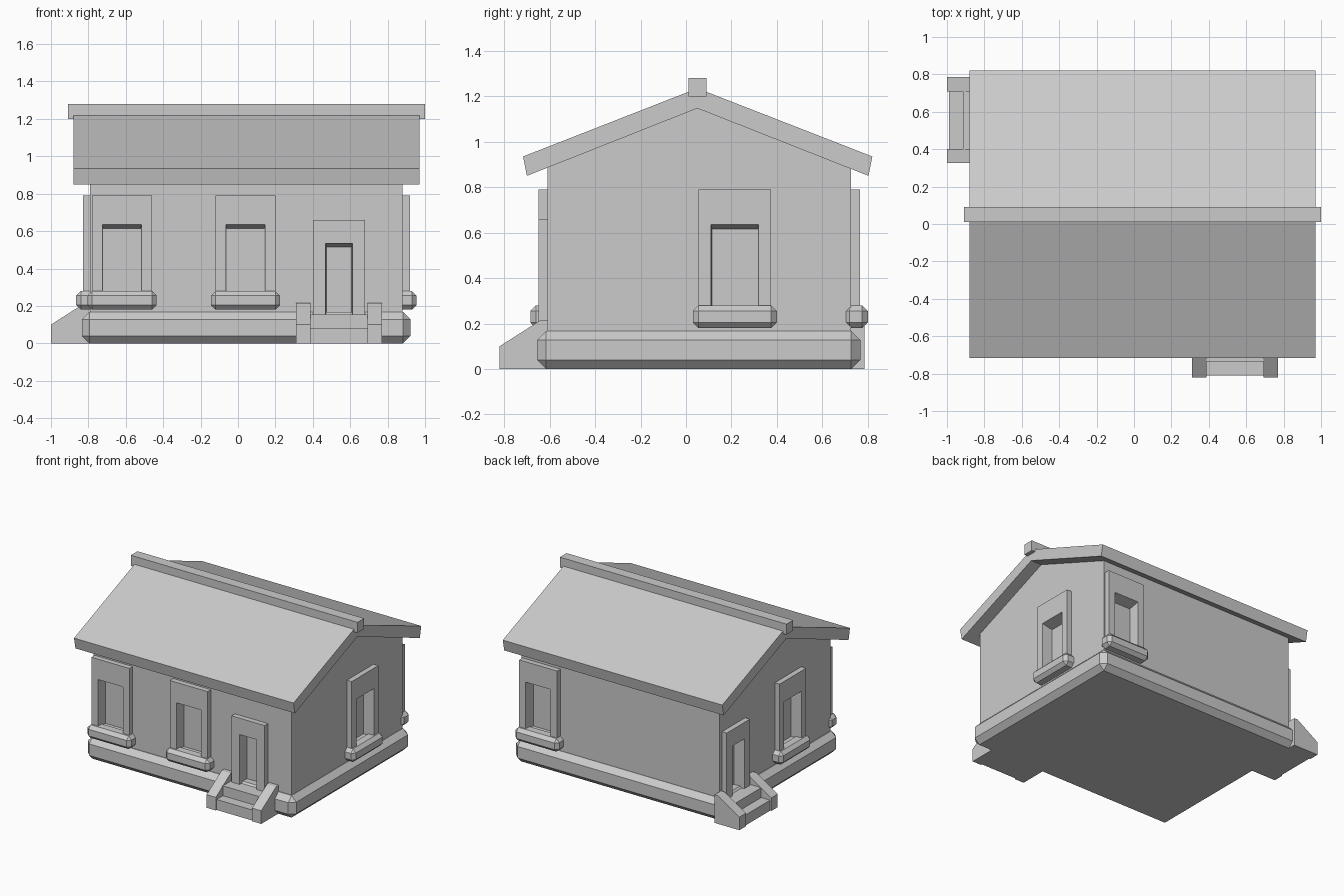
import bpy, bmesh, math
from mathutils import Matrix, Vector

if "Cube" in bpy.data.objects:
    bpy.data.objects.remove(bpy.data.objects["Cube"])

gray = bpy.data.materials.new("plain_gray")
gray.diffuse_color = (0.6, 0.6, 0.6, 1)
gray.use_nodes = True
gray.node_tree.nodes["Principled BSDF"].inputs["Base Color"].default_value = gray.diffuse_color

X0, X1, Y0, Y1 = -0.79, 0.88, -0.61, 0.725   # wall planes
RIDGE = 0.05                                  # y of the ridge


def finish(name, bm, mat=Matrix()):
    bmesh.ops.recalc_face_normals(bm, faces=bm.faces)
    bm.transform(mat)
    me = bpy.data.meshes.new(name)
    bm.to_mesh(me)
    bm.free()
    me.materials.append(gray)
    ob = bpy.data.objects.new(name, me)
    bpy.context.collection.objects.link(ob)
    return ob


def add_box(bm, lo, hi, bevel=0):
    lo, hi = Vector(lo), Vector(hi)
    m = Matrix.Translation((lo + hi) / 2) @ Matrix.Diagonal((*(hi - lo), 1))
    r = bmesh.ops.create_cube(bm, size=1, matrix=m)
    if bevel:
        bmesh.ops.bevel(bm, geom=list({e for v in r["verts"] for e in v.link_edges}),
                        offset=bevel, segments=1, affect='EDGES')


def box(name, lo, hi, bevel=0, mat=Matrix()):
    bm = bmesh.new()
    add_box(bm, lo, hi, bevel)
    return finish(name, bm, mat)


def prism(name, yz, xa, xb, mat=Matrix()):
    """Extrude a closed y-z profile from xa to xb."""
    bm = bmesh.new()
    f = bm.faces.new([bm.verts.new((xa, y, z)) for y, z in yz])
    r = bmesh.ops.extrude_face_region(bm, geom=[f])
    bmesh.ops.translate(bm, vec=(xb - xa, 0, 0),
                        verts=[v for v in r["geom"] if isinstance(v, bmesh.types.BMVert)])
    return finish(name, bm, mat)


def wall_frame(side, c):
    """Local axes on a wall: x along it, -y outward."""
    origin = {"front": (c, Y0, 0), "right": (X1, c, 0),
              "back": (c, Y1, 0), "left": (X0, c, 0)}[side]
    turn = {"front": 0, "right": 90, "back": 180, "left": 270}[side]
    return Matrix.Translation(origin) @ Matrix.Rotation(math.radians(turn), 4, 'Z')


cutter_bm = bmesh.new()


def surround(name, mat, outer, inner):
    """Raised frame with a tapered recess; outer/inner = (half width, bottom, top)."""
    bm = bmesh.new()
    w, b, t = inner
    rings = []
    for (hw, z0, z1), y in ((outer, 0.01), (outer, -0.04), (inner, -0.04),
                            ((w - 0.004, b, t - 0.02), 0.045)):
        rings.append([bm.verts.new(p) for p in
                      ((-hw, y, z0), (hw, y, z0), (hw, y, z1), (-hw, y, z1))])
    for a, c in zip(rings, rings[1:]):
        for i in range(4):
            j = (i + 1) % 4
            bm.faces.new((a[i], a[j], c[j], c[i]))
    bm.faces.new(rings[-1])
    bmesh.ops.recalc_face_normals(bm, faces=bm.faces)
    if rings[-1][0].link_faces and bm.faces[:][-1].normal.y > 0:
        bmesh.ops.reverse_faces(bm, faces=bm.faces[:])
    bm.transform(mat)
    me = bpy.data.meshes.new(name)
    bm.to_mesh(me)
    bm.free()
    me.materials.append(gray)
    bpy.context.collection.objects.link(bpy.data.objects.new(name, me))
    # matching pocket in the wall
    n = len(cutter_bm.verts)
    add_box(cutter_bm, (-w - 0.01, -0.03, b - 0.01), (w + 0.01, 0.055, t + 0.01))
    cutter_bm.verts.ensure_lookup_table()
    bmesh.ops.transform(cutter_bm, matrix=mat, verts=cutter_bm.verts[n:])


# windows with chamfered sills
for side, c in (("front", -0.62), ("front", 0.04), ("right", 0.215),
                ("back", 0.71), ("left", -0.10)):
    m = wall_frame(side, c)
    surround(side + "_window", m, (0.16, 0.24, 0.79), (0.105, 0.27, 0.635))
    box(side + "_window_sill", (-0.185, -0.075, 0.18), (0.185, 0.03, 0.28), 0.025, m)

# doors with steps and sloping cheeks
for side, c in (("front", 0.54), ("left", 0.555)):
    m = wall_frame(side, c)
    surround(side + "_door", m, (0.14, 0.10, 0.66), (0.072, 0.15, 0.535))
    box(side + "_lower_step", (-0.17, -0.20, 0), (0.17, 0.02, 0.08), 0, m)
    box(side + "_upper_step", (-0.17, -0.125, 0), (0.17, 0.02, 0.155), 0, m)
    cheek = [(0, 0), (-0.21, 0), (-0.21, 0.10), (-0.03, 0.215), (0, 0.215)]
    for s in (-1, 1):
        prism(side + "_step_cheek", cheek, s * 0.153, s * 0.23, m)

# walls with gables, pockets cut for the openings
walls = prism("walls", [(Y0, 0.1), (Y1, 0.1), (Y1, 0.91), (RIDGE, 1.18), (Y0, 0.91)], X0, X1)
cutter = finish("opening_cutter", cutter_bm)
cutter.hide_render = True
mod = walls.modifiers.new("openings", 'BOOLEAN')
mod.operation = 'DIFFERENCE'
mod.solver = 'EXACT'
mod.object = cutter
bpy.context.view_layer.objects.active = walls
bpy.ops.object.modifier_apply(modifier=mod.name)
bpy.data.objects.remove(cutter)

# chamfered plinth
box("plinth", (X0 - 0.045, Y0 - 0.045, 0), (X1 + 0.042, Y1 + 0.042, 0.168), 0.04)

# gabled roof and ridge beam
prism("roof", [(-0.70, 0.85), (-0.717, 0.935), (RIDGE, 1.235), (0.82, 0.935),
               (0.803, 0.85), (RIDGE, 1.147)], -0.88, 0.97)
box("ridge_beam", (-0.91, 0.01, 1.2), (1.0, 0.09, 1.28))
